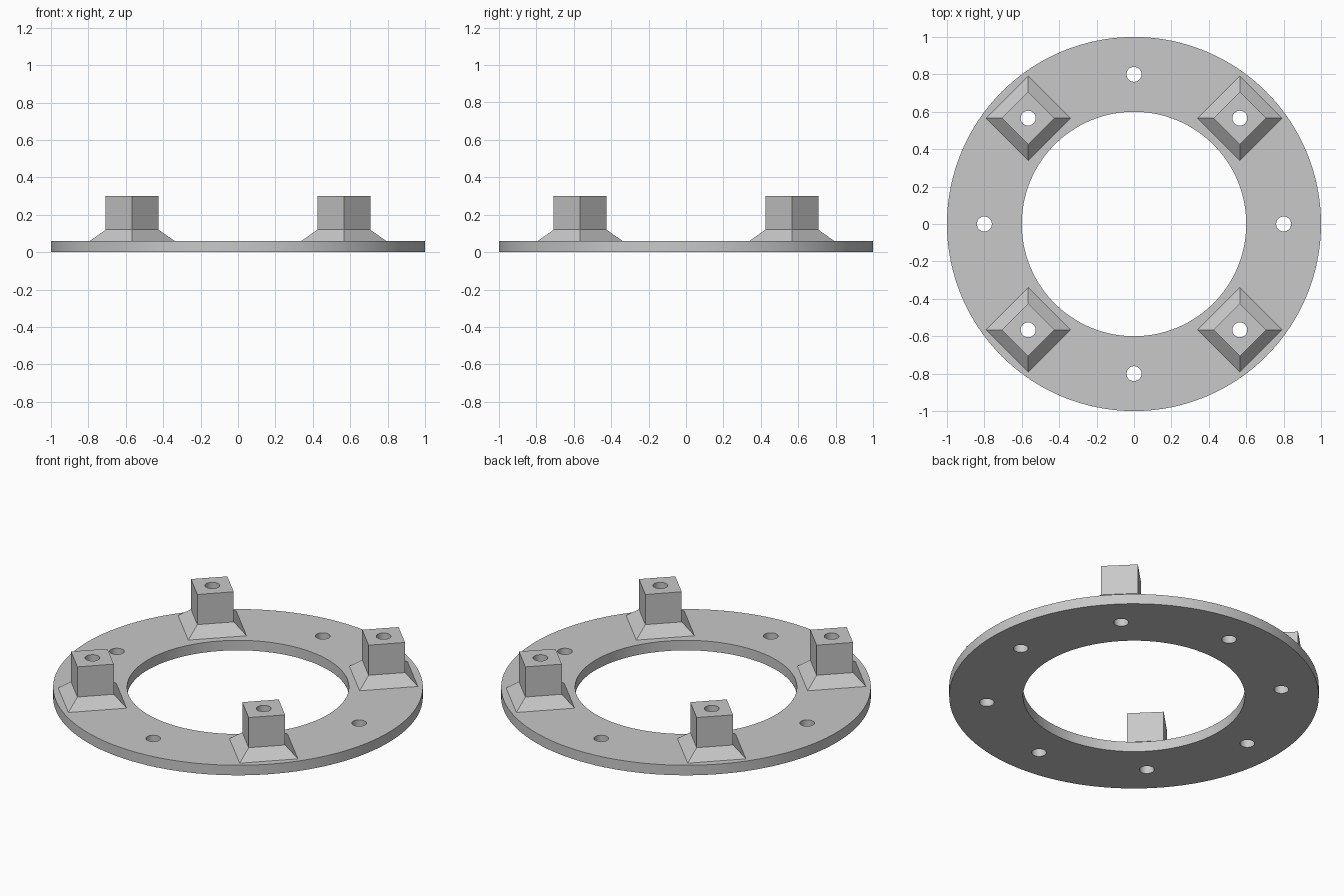
import bpy
import bmesh
import math
from mathutils import Matrix

OUTER, INNER, PLATE = 1.0, 0.6, 0.06
BOLT_CIRCLE, HOLE = 0.8, 0.04
SHOULDER, TOP = 0.12, 0.30

cube = bpy.data.objects.get("Cube")
if cube:
    bpy.data.objects.remove(cube, do_unlink=True)

grey = bpy.data.materials.new("plain grey")
grey.use_nodes = True
colour = (0.58, 0.58, 0.58, 1)
grey.diffuse_color = colour
grey.node_tree.nodes["Principled BSDF"].inputs["Base Color"].default_value = colour


def stack(name, sides, rings, turn=0.0, place=Matrix()):
    """Closed solid through regular polygons given as (radius, height)."""
    bm = bmesh.new()
    loops = []
    for radius, z in rings:
        angles = [turn + math.tau * i / sides for i in range(sides)]
        loops.append([bm.verts.new((radius * math.cos(a), radius * math.sin(a), z))
                      for a in angles])
    for low, high in zip(loops, loops[1:]):
        for i in range(sides):
            j = (i + 1) % sides
            bm.faces.new((low[i], low[j], high[j], high[i]))
    bm.faces.new(loops[0][::-1])
    bm.faces.new(loops[-1])
    bm.transform(place)
    mesh = bpy.data.meshes.new(name)
    bm.to_mesh(mesh)
    bm.free()
    mesh.materials.append(grey)
    obj = bpy.data.objects.new(name, mesh)
    bpy.context.collection.objects.link(obj)
    return obj


def combine(target, tool, operation):
    """Apply a boolean and discard the tool."""
    mod = target.modifiers.new(operation.lower(), "BOOLEAN")
    mod.operation = operation
    mod.solver = "EXACT"
    mod.object = tool
    bpy.context.view_layer.objects.active = target
    bpy.ops.object.modifier_apply(modifier=mod.name)
    bpy.data.objects.remove(tool, do_unlink=True)


# Flat ring plate
ring = stack("mounting_ring", 128, [(OUTER, 0), (OUTER, PLATE)])
opening = stack("opening_cutter", 128, [(INNER, -0.1), (INNER, 0.2)])
combine(ring, opening, "DIFFERENCE")

# Four square posts with flared feet, merged into the plate
foot, post = 0.16 * math.sqrt(2), 0.10 * math.sqrt(2)
profile = [(foot, PLATE / 2), (foot, PLATE), (post, SHOULDER), (post, TOP)]
for k in range(4):
    place = (Matrix.Rotation(math.radians(45 + 90 * k), 4, "Z")
             @ Matrix.Translation((BOLT_CIRCLE, 0, 0)))
    combine(ring, stack("square_post", 4, profile, math.pi / 4, place), "UNION")

# Eight through holes: alternately in the plate and down the posts
for k in range(8):
    place = (Matrix.Rotation(math.radians(45 * k), 4, "Z")
             @ Matrix.Translation((BOLT_CIRCLE, 0, 0)))
    hole = stack("hole_cutter", 32, [(HOLE, -0.1), (HOLE, TOP + 0.1)], 0, place)
    combine(ring, hole, "DIFFERENCE")

# Smooth round walls, crisp edges
bpy.ops.object.select_all(action="DESELECT")
ring.select_set(True)
bpy.context.view_layer.objects.active = ring
bpy.ops.object.shade_smooth_by_angle(angle=math.radians(30))
